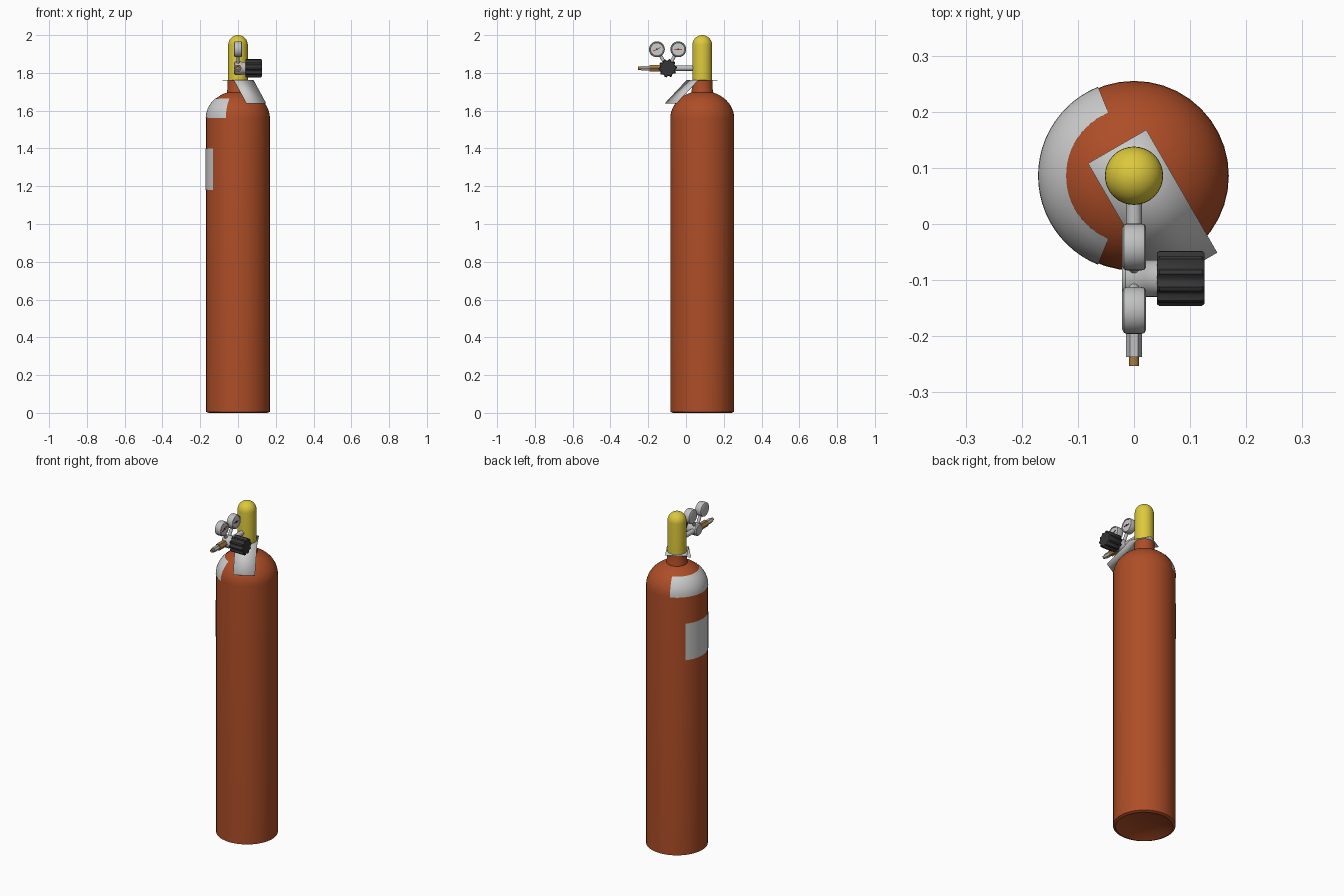
import bpy, bmesh
from math import sin, cos, pi, radians
from mathutils import Matrix, Vector

old = bpy.data.objects.get("Cube")
if old:
    bpy.data.objects.remove(old, do_unlink=True)


def material(name, rgb):
    m = bpy.data.materials.new(name)
    m.use_nodes = True
    m.diffuse_color = (*rgb, 1)
    m.node_tree.nodes["Principled BSDF"].inputs["Base Color"].default_value = (*rgb, 1)
    return m


RUST = material("rust orange paint", (0.42, 0.075, 0.02))
YELLOW = material("yellow paint", (0.72, 0.58, 0.045))
WHITE = material("label white", (0.6, 0.61, 0.6))
STEEL = material("pale steel", (0.52, 0.53, 0.52))
BLACK = material("knob black", (0.035, 0.035, 0.035))
BRASS = material("brass", (0.4, 0.2, 0.055))
RED = material("needle red", (0.55, 0.06, 0.03))

UP, LEFT, FRONT = Vector((0, 0, 1)), Vector((1, 0, 0)), Vector((0, -1, 0))
AXIS_Y = 0.086                      # centre line of the tank
TANK = Vector((0, AXIS_Y, 0))
HUB = Vector((0, -0.097, 1.825))    # centre of the regulator


def finish(name, bm, mat, matrix=Matrix()):
    me = bpy.data.meshes.new(name)
    bm.transform(matrix)
    bm.to_mesh(me)
    bm.free()
    me.materials.append(mat)
    me.shade_smooth()
    me.set_sharp_from_angle(angle=radians(35))
    ob = bpy.data.objects.new(name, me)
    bpy.context.collection.objects.link(ob)
    return ob


def lathe(name, profile, mat, at=TANK, axis=UP, segs=40, arc=None, lobes=False):
    """Turn (radius, height) points, listed bottom to top, about an axis."""
    a0, a1 = arc or (0, 2 * pi)
    bm = bmesh.new()
    rings = []
    for i in range(segs + 1):
        a = a0 + (a1 - a0) * i / segs
        k = 0.84 if lobes and i % 4 > 1 else 1
        rings.append([bm.verts.new((r * k * cos(a), r * k * sin(a), h)) for r, h in profile])
    for p, q in zip(rings, rings[1:]):
        for j in range(len(profile) - 1):
            bm.faces.new((p[j], q[j], q[j + 1], p[j + 1]))
    bmesh.ops.remove_doubles(bm, verts=bm.verts, dist=1e-5)
    turn = axis.to_track_quat('Z', 'Y').to_matrix().to_4x4()
    return finish(name, bm, mat, Matrix.Translation(at) @ turn)


def rod(name, r, start, end, mat, segs=20):
    start, end = Vector(start), Vector(end)
    d = end - start
    return lathe(name, [(0, 0), (r, 0), (r, d.length), (0, d.length)], mat, start, d, segs)


# Tank: concave foot, straight wall, domed shoulder and neck
R, SHOULDER, RISE = 0.169, 1.56, 0.145


def dome(a, grow=0):
    return ((R + grow) * cos(a), SHOULDER + (RISE + grow) * sin(a))


shoulder = [dome(radians(70) * i / 10) for i in range(11)]
lathe("tank", [(0, 0.03), (0.1, 0.02), (0.155, 0), (R, 0.006)] + shoulder
      + [(0.058, 1.705), (0.055, 1.715), (0.055, 1.76), (0, 1.76)], RUST)

# Labels wrapped on the shoulder and the wall
wrap = radians(68)
lathe("shoulder_label", [dome(radians(45) * i / 8, 0.002) for i in range(9)],
      WHITE, segs=24, arc=(-wrap, wrap))
wrap = radians(39)
lathe("wall_label", [(R + 0.002, 1.18), (R + 0.002, 1.4)], WHITE, segs=14, arc=(-wrap, wrap))

# Valve cap with a round top
cap_r = 0.052
lathe("valve_cap", [(0, 1.762), (cap_r, 1.762)]
      + [(cap_r * cos(a), 2 - cap_r + cap_r * sin(a)) for a in (pi / 2 * i / 8 for i in range(9))],
      YELLOW, segs=32)

# Folded tag: square collar with a flap sloping down
bm = bmesh.new()
rows = [[bm.verts.new((x, y, z)) for x in (-0.06, 0.06)]
        for y, z in ((-0.193, 1.64), (-0.06, 1.763), (0.06, 1.763))]
for a, b in zip(rows, rows[1:]):
    bm.faces.new((a[0], a[1], b[1], b[0]))
tag = finish("folded_tag", bm, WHITE, Matrix.Translation(TANK) @ Matrix.Rotation(radians(30), 4, 'Z'))
tag.modifiers.new("thickness", 'SOLIDIFY').thickness = 0.003

# Regulator body, inlet pipe and fluted knob
lathe("regulator_body", [(0, -0.021), (0.03, -0.021), (0.036, -0.015), (0.036, 0.016),
                         (0.033, 0.021), (0.033, 0.045), (0, 0.045)], STEEL, HUB, LEFT, 28)
rod("inlet_pipe", 0.014, (0, AXIS_Y, HUB.z), HUB, STEEL)
lathe("adjusting_knob", [(0, 0.041), (0.046, 0.041), (0.049, 0.045), (0.049, 0.121),
                         (0.045, 0.126), (0, 0.126)], BLACK, HUB, LEFT, 40, lobes=True)

# Outlet: brass nut, hexagonal steel sleeve and brass tip
rod("outlet_nut", 0.02, HUB, (0, -0.192, HUB.z), BRASS, 6)
rod("outlet_sleeve", 0.0145, (0, -0.19, HUB.z), (0, -0.237, HUB.z), STEEL, 6)
rod("outlet_tip", 0.009, (0, -0.235, HUB.z), (0, -0.253, HUB.z), BRASS)

# Two gauges with dials and needles
for side, y, tilt in (("front", -0.154, 25), ("rear", -0.041, 0)):
    c = Vector((0, y, 1.925))
    rod(side + "_gauge_pipe", 0.009, HUB, c, STEEL, 14)
    lathe(side + "_gauge_case", [(0, -0.021), (0.034, -0.021), (0.04, -0.018), (0.042, -0.012),
                                 (0.042, 0.012), (0.04, 0.019), (0.036, 0.021), (0.034, 0.016),
                                 (0, 0.016)], STEEL, c, LEFT, 28)
    rod(side + "_gauge_dial", 0.034, c + LEFT * 0.015, c + LEFT * 0.0175, WHITE, 28)
    bm = bmesh.new()
    bmesh.ops.create_cube(bm, size=1, matrix=Matrix.Diagonal((0.003, 0.042, 0.005, 1)))
    finish(side + "_gauge_needle", bm, RED, Matrix.Translation(c + LEFT * 0.0185)
           @ Matrix.Rotation(radians(tilt), 4, 'X'))
    rod(side + "_gauge_pin", 0.005, c + LEFT * 0.016, c + LEFT * 0.021, BLACK, 12)
